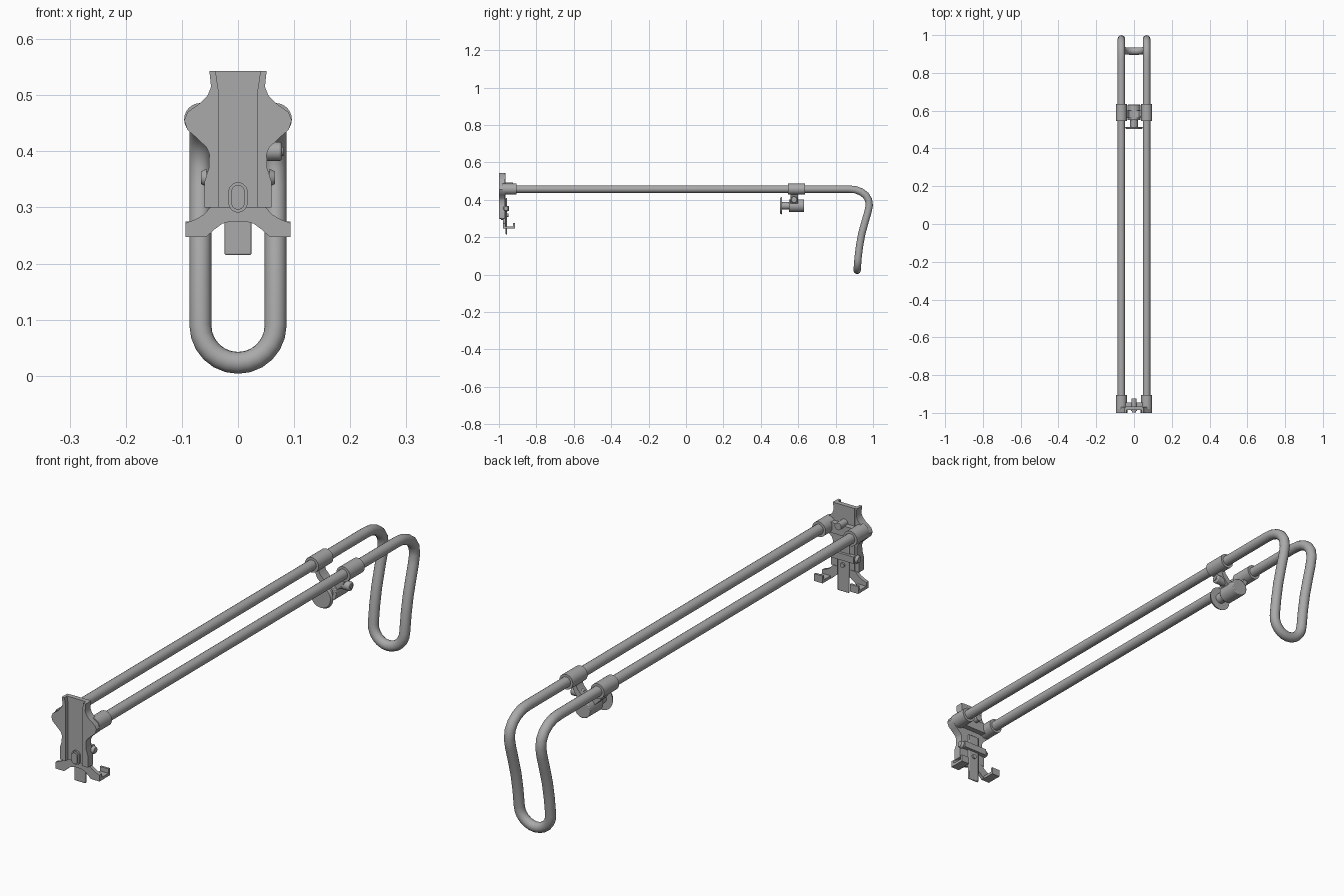
import bpy, bmesh, math
from mathutils import Matrix, Vector

cube = bpy.data.objects.get("Cube")
if cube:
    bpy.data.objects.remove(cube)

grey = bpy.data.materials.new("plain grey")
grey.use_nodes = True
grey.diffuse_color = (0.4, 0.4, 0.4, 1)
grey.node_tree.nodes["Principled BSDF"].inputs["Base Color"].default_value = (0.4, 0.4, 0.4, 1)


def finish(name, bm, bevel=0, both=False):
    """Turn a bmesh into an object, optionally doubled across x = 0."""
    if both:
        twin = bmesh.ops.duplicate(bm, geom=bm.verts[:] + bm.edges[:] + bm.faces[:])
        for v in twin["geom"]:
            if isinstance(v, bmesh.types.BMVert):
                v.co.x *= -1
    bmesh.ops.recalc_face_normals(bm, faces=bm.faces)
    mesh = bpy.data.meshes.new(name)
    bm.to_mesh(mesh)
    bm.free()
    mesh.materials.append(grey)
    ob = bpy.data.objects.new(name, mesh)
    bpy.context.collection.objects.link(ob)
    if bevel:
        mod = ob.modifiers.new("bevel", 'BEVEL')
        mod.width, mod.segments = bevel, 2
        mod.limit_method = 'ANGLE'
    bpy.ops.object.select_all(action='DESELECT')
    ob.select_set(True)
    bpy.context.view_layer.objects.active = ob
    bpy.ops.object.shade_smooth_by_angle(angle=math.radians(35))
    return ob


def prism(name, outline, y0, y1, **kw):
    """Extrude an x-z outline from y0 to y1."""
    bm = bmesh.new()
    face = bm.faces.new([bm.verts.new((x, y0, z)) for x, z in outline])
    out = bmesh.ops.extrude_face_region(bm, geom=[face])
    for v in out["geom"]:
        if isinstance(v, bmesh.types.BMVert):
            v.co.y = y1
    return finish(name, bm, **kw)


def box(name, x, y, z, **kw):
    return prism(name, [(x[0], z[0]), (x[1], z[0]), (x[1], z[1]), (x[0], z[1])], *y, **kw)


def rod(name, a, b, r, r2=None, sides=24, **kw):
    """Cylinder or cone from point a to point b."""
    a, b = Vector(a), Vector(b)
    bm = bmesh.new()
    turn = (b - a).to_track_quat('Z', 'Y').to_matrix().to_4x4()
    bmesh.ops.create_cone(bm, cap_ends=True, segments=sides, radius1=r,
                          radius2=r if r2 is None else r2, depth=(b - a).length,
                          matrix=Matrix.Translation((a + b) / 2) @ turn)
    return finish(name, bm, **kw)


# Long bent tube: two rails, downward bend, U-shaped end
X, Z = 0.067, 0.457
side = [(-0.975, Z), (0.87, Z), (0.905, 0.454), (0.935, 0.443), (0.96, 0.425), (0.976, 0.4),
        (0.98, 0.37), (0.973, 0.335), (0.958, 0.285), (0.94, 0.22), (0.928, 0.155), (0.92, 0.09)]
path = [(X, y, z) for y, z in side]
for i in range(1, 12):
    t = math.pi * i / 12
    path.append((X * math.cos(t), 0.92 - 0.005 * math.sin(t), 0.09 - 0.067 * math.sin(t)))
path += [(-X, y, z) for y, z in reversed(side)]
curve = bpy.data.curves.new("hanger_tube", 'CURVE')
curve.dimensions = '3D'
curve.bevel_depth, curve.bevel_resolution = 0.0195, 6
curve.use_fill_caps = True
spline = curve.splines.new('POLY')
spline.points.add(len(path) - 1)
for p, co in zip(spline.points, path):
    p.co = (*co, 1)
spline.use_smooth = True
curve.materials.append(grey)
bpy.context.collection.objects.link(bpy.data.objects.new("hanger_tube", curve))

# Front bracket: raised side flanges around a recessed channel
flange = [(0.035, 0.3), (0.06, 0.3), (0.06, 0.345), (0.052, 0.37), (0.051, 0.395), (0.056, 0.407),
          (0.076, 0.426), (0.09, 0.438), (0.096, 0.455), (0.09, 0.47), (0.066, 0.487),
          (0.054, 0.5), (0.048, 0.515), (0.051, 0.543), (0.04, 0.543), (0.035, 0.51)]
prism("bracket_flanges", flange, -1.0, -0.968, both=True)
box("bracket_channel", (-0.042, 0.042), (-0.984, -0.966), (0.3, 0.543))
rod("bracket_sockets", (X, -0.98, Z), (X, -0.905, Z), 0.029, both=True)
box("bracket_web", (-0.06, 0.06), (-0.968, -0.945), (0.435, 0.475))
rod("bracket_boss", (0, -0.97, 0.478), (0, -0.925, 0.478), 0.014)

# Release slot button with a raised rim
for name, w, y in (("slot_rim", 0.017, -0.99), ("slot_button", 0.012, -0.997)):
    pts = []
    for i in range(16):
        t = 2 * math.pi * (i + 0.5) / 16
        pts.append((w * math.cos(t), 0.318 + w * math.sin(t) + (0.01 if i < 8 else -0.01)))
    prism(name, pts, y, -0.97)

# Arched lower clamp with hooked feet
half = [(0.094, 0.247), (0.094, 0.272), (0.075, 0.279), (0.06, 0.288), (0.048, 0.302)]
inner = [(0, 0.275), (0.014, 0.275), (0.028, 0.271), (0.043, 0.26), (0.057, 0.247)]
arch = inner + half + [(-x, z) for x, z in reversed(half)] + [(-x, z) for x, z in reversed(inner[1:])]
prism("clamp_arch", arch, -0.978, -0.964)
box("clamp_feet", (0.058, 0.094), (-0.97, -0.915), (0.247, 0.258), both=True)
box("clamp_lips", (0.058, 0.094), (-0.924, -0.915), (0.247, 0.275), both=True)
box("release_tab", (-0.024, 0.024), (-0.964, -0.956), (0.215, 0.41), bevel=0.003)
box("clamp_strap", (-0.052, 0.052), (-0.956, -0.946), (0.34, 0.366))
rod("clamp_bolt", (-0.06, -0.962, 0.353), (0.06, -0.962, 0.353), 0.011)
rod("bolt_heads", (0.056, -0.962, 0.353), (0.066, -0.962, 0.353), 0.016, 0.011, both=True)
rod("tab_rivet", (0, -0.958, 0.318), (0, -0.95, 0.318), 0.009)

# Sliding clamp on the two rails
rod("slider_sleeves", (X, 0.545, Z), (X, 0.635, Z), 0.029, both=True)
arm = [(0.052, 0.45), (0.045, 0.425), (0.026, 0.405), (0.0, 0.4),
       (0.0, 0.375), (0.03, 0.38), (0.055, 0.405), (0.068, 0.435)]
prism("slider_arms", arm, 0.56, 0.6, both=True)
rod("slider_barrel", (0, 0.55, 0.368), (0, 0.632, 0.368), 0.034, bevel=0.003)
rod("knob_neck", (0, 0.512, 0.368), (0, 0.555, 0.368), 0.02)
rod("knob_disc", (0, 0.503, 0.368), (0, 0.513, 0.368), 0.042, 0.047, sides=32)
rod("slider_pin", (0.03, 0.578, 0.4), (0.078, 0.578, 0.4), 0.017, bevel=0.004)
rod("slider_pin_tip", (0.076, 0.578, 0.4), (0.081, 0.578, 0.4), 0.008)
